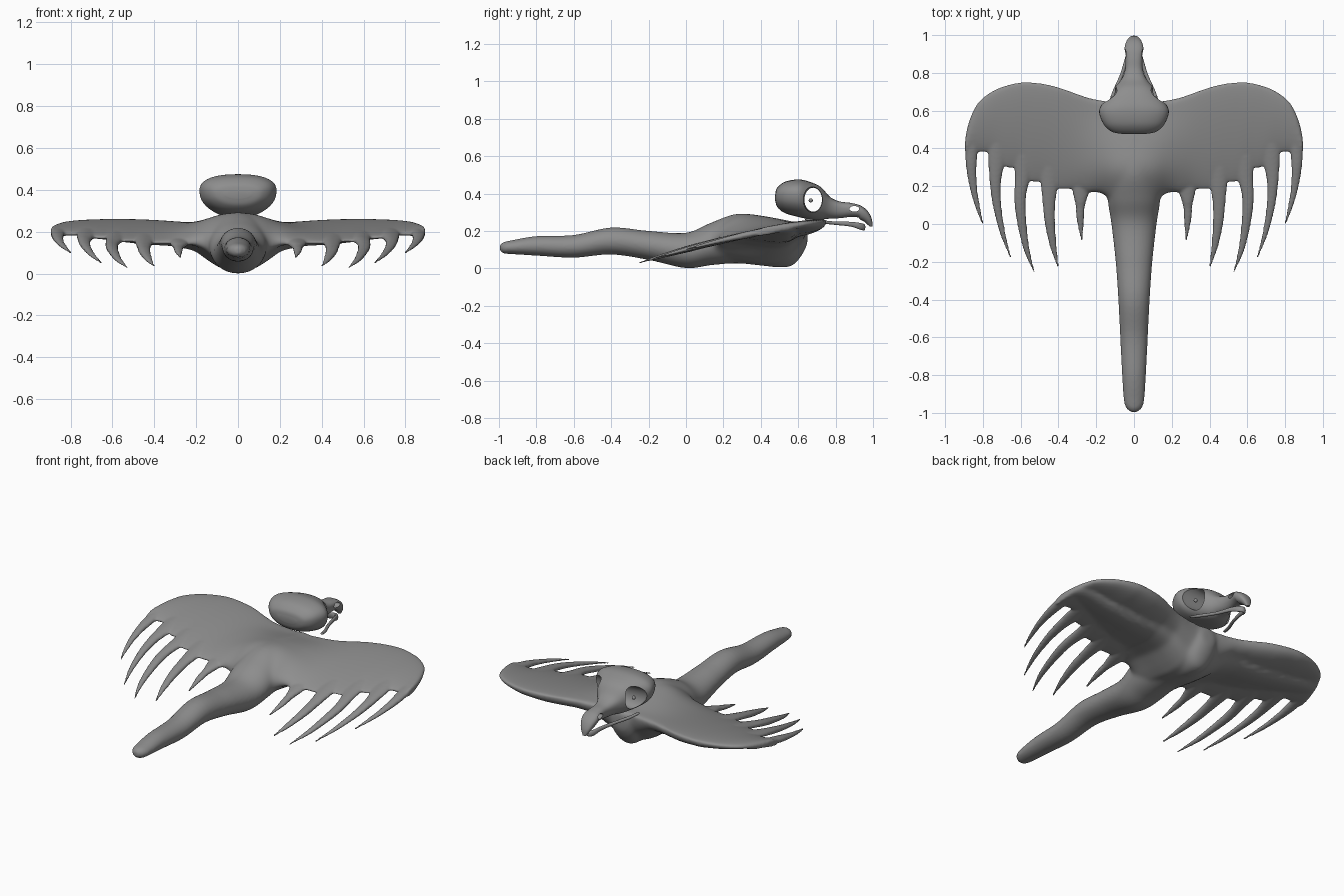
import bpy, bmesh
from math import sin, cos, pi, exp
from mathutils import Vector

if "Cube" in bpy.data.objects:
    bpy.data.objects.remove(bpy.data.objects["Cube"])

grey = bpy.data.materials.new("dark_grey")
grey.diffuse_color = (0.27, 0.27, 0.27, 1)
grey.use_nodes = True
grey.node_tree.nodes["Principled BSDF"].inputs["Base Color"].default_value = grey.diffuse_color


def spline(pts, n=6):
    """Catmull-Rom resampling of a list of tuples."""
    out = []
    p = [pts[0]] + list(pts) + [pts[-1]]
    for i in range(1, len(p) - 2):
        for k in range(n):
            t = k / n
            out.append([0.5 * (2 * b + (c - a) * t + (2 * a - 5 * b + 4 * c - d) * t * t
                               + (3 * b - a - 3 * c + d) * t ** 3)
                        for a, b, c, d in zip(p[i - 1], p[i], p[i + 1], p[i + 2])])
    out.append(list(pts[-1]))
    return out


def lookup(table, v):
    """Linear interpolation of table rows by their first column."""
    for p, q in zip(table, table[1:]):
        if p[0] <= v <= q[0]:
            k = (v - p[0]) / (q[0] - p[0])
            return [a + k * (b - a) for a, b in zip(p, q)]
    return table[-1]


def loft(bm, rings):
    """Skin a list of equal-length rings and close both ends."""
    vs = [[bm.verts.new(v) for v in r] for r in rings]
    n = len(vs[0])
    for a, b in zip(vs, vs[1:]):
        for i in range(n):
            bm.faces.new((a[i], a[(i + 1) % n], b[(i + 1) % n], b[i]))
    bm.faces.new(vs[0])
    bm.faces.new(vs[-1][::-1])


def finish(bm, name):
    bmesh.ops.recalc_face_normals(bm, faces=bm.faces)
    me = bpy.data.meshes.new(name)
    bm.to_mesh(me)
    bm.free()
    me.materials.append(grey)
    ob = bpy.data.objects.new(name, me)
    bpy.context.collection.objects.link(ob)
    for o in bpy.context.selected_objects:
        o.select_set(False)
    bpy.context.view_layer.objects.active = ob
    ob.select_set(True)
    return ob


def angles(n):
    return [2 * pi * i / n for i in range(n)]


def wing_z(y):
    """Height of the sloping, slightly arched wing surface."""
    return 0.03 + 0.225 * (y + 0.25) + 0.08 * (y + 0.25) * (0.75 - y)


bm = bmesh.new()

# Body and wavy tail: y, bottom z, top z, half width
body = [(-0.995, 0.095, 0.125, 0.015), (-0.975, 0.08, 0.14, 0.04), (-0.93, 0.076, 0.15, 0.054),
        (-0.8, 0.068, 0.172, 0.063), (-0.6, 0.057, 0.178, 0.073), (-0.4, 0.074, 0.218, 0.083),
        (-0.2, 0.045, 0.2, 0.097), (0, 0.001, 0.19, 0.12), (0.13, 0.016, 0.243, 0.14),
        (0.27, 0.026, 0.292, 0.135), (0.4, 0.014, 0.282, 0.115), (0.5, 0.004, 0.266, 0.1),
        (0.57, 0.014, 0.252, 0.09), (0.62, 0.07, 0.245, 0.08), (0.65, 0.13, 0.24, 0.05)]
core = spline(body)
loft(bm, [[(w * cos(a), y, (b + t) / 2 + (t - b) / 2 * sin(a)) for a in angles(32)]
          for y, b, t, w in core])

# Underside rising from the keel to the wing tips: x, height above the keel
keel = [(0, 0), (0.085, 0.012), (0.13, 0.042), (0.205, 0.1), (0.3, 0.125), (0.45, 0.135),
        (0.6, 0.153), (0.75, 0.175), (0.91, 0.195)]

# Wing panel flowing out of the body: x, leading edge y, trailing edge y
half = [(0, 0.64, 0.1), (0.1, 0.645, 0.11), (0.17, 0.655, 0.16), (0.25, 0.673, 0.168),
        (0.31, 0.693, 0.182), (0.41, 0.726, 0.187), (0.485, 0.743, 0.22), (0.555, 0.75, 0.228),
        (0.61, 0.748, 0.288), (0.68, 0.732, 0.302), (0.75, 0.703, 0.37), (0.82, 0.65, 0.38),
        (0.86, 0.58, 0.37), (0.885, 0.5, 0.365), (0.894, 0.44, 0.37)]
span = [(-x, l, t) for x, l, t in half[:0:-1]] + half
rings = []
for x, l, t in spline(span):
    g = exp(-(abs(x) / 0.23) ** 2.3)
    rise = lookup(keel, abs(x))[1]
    r = []
    for a in angles(56):
        y = (l + t) / 2 + (l - t) / 2 * cos(a)
        z, s = wing_z(y), sin(a)
        lo, hi = lookup(core, y)[1:3]
        if s > 0:
            z += g * (hi - z) * s ** 0.7 + (1 - g) * 0.022 * s
        else:
            z -= max(0.022, z - min(lo, 0.03) - rise) * abs(s) ** 0.75
        r.append((x, y, z))
    rings.append(r)
loft(bm, rings)

# Feather fingers: x, y, half width
fingers = [
    [(0.85, 0.5, 0.037), (0.861, 0.38, 0.034), (0.86, 0.28, 0.027), (0.848, 0.18, 0.02),
     (0.825, 0.08, 0.014), (0.8, 0.0, 0.006)],
    [(0.72, 0.42, 0.055), (0.728, 0.32, 0.044), (0.734, 0.22, 0.031), (0.725, 0.1, 0.024),
     (0.695, -0.05, 0.016), (0.653, -0.178, 0.006)],
    [(0.585, 0.36, 0.055), (0.59, 0.25, 0.042), (0.603, 0.14, 0.032), (0.597, 0.03, 0.027),
     (0.57, -0.13, 0.018), (0.528, -0.254, 0.006)],
    [(0.445, 0.3, 0.06), (0.448, 0.2, 0.046), (0.45, 0.1, 0.034), (0.445, 0.0, 0.028),
     (0.427, -0.12, 0.019), (0.402, -0.229, 0.006)],
    [(0.275, 0.28, 0.06), (0.281, 0.17, 0.045), (0.284, 0.1, 0.026), (0.285, 0.03, 0.021),
     (0.275, -0.088, 0.007)]]
for f in fingers:
    for s in (1, -1):
        loft(bm, [[(s * (x + w * cos(a)), y, wing_z(y) + min(0.019, max(0.006, w * 0.65)) * sin(a))
                   for a in angles(16)] for x, y, w in spline(f)])

# Fuse body, wings and feathers into one smooth skin, softest around the torso
ob = finish(bm, "body_and_wings")
m = ob.modifiers.new("fuse", 'REMESH')
m.mode = 'VOXEL'
m.voxel_size = 0.007
m.use_smooth_shade = True
bpy.ops.object.modifier_apply(modifier="fuse")
vg = ob.vertex_groups.new(name="torso")
for v in ob.data.vertices:
    x, y = abs(v.co.x), v.co.y
    k = min(1, max(0, (0.36 - x) / 0.12)) * min(1, max(0, (y + 0.05) / 0.15))
    if k > 0 and not (x > 0.23 and y < 0.22):
        vg.add([v.index], k, 'REPLACE')
for name, n in (("soften", 8), ("torso", 40)):
    m = ob.modifiers.new(name, 'SMOOTH')
    m.factor = 0.5
    m.iterations = n
    if name == "torso":
        m.vertex_group = "torso"
    bpy.ops.object.modifier_apply(modifier=name)
bpy.ops.object.shade_smooth()
if not ob.data.materials:
    ob.data.materials.append(grey)

# Skull with hooked beak: top y, top z, bottom y, bottom z, half width
skull_pts = [(0.477, 0.395, 0.477, 0.36, 0.06), (0.487, 0.43, 0.49, 0.325, 0.115),
             (0.53, 0.463, 0.53, 0.295, 0.16), (0.6, 0.475, 0.6, 0.275, 0.182),
             (0.66, 0.463, 0.66, 0.262, 0.15), (0.72, 0.435, 0.71, 0.258, 0.108),
             (0.77, 0.382, 0.76, 0.265, 0.066), (0.82, 0.358, 0.82, 0.268, 0.046),
             (0.88, 0.35, 0.88, 0.275, 0.044), (0.93, 0.337, 0.92, 0.272, 0.049),
             (0.97, 0.308, 0.93, 0.262, 0.044), (0.993, 0.265, 0.955, 0.248, 0.03),
             (0.997, 0.225, 0.983, 0.222, 0.01)]


def sq(v):
    return abs(v) ** 0.85 * (1 if v > 0 else -1)


bm = bmesh.new()
rings = []
for yt, zt, yb, zb, w in spline(skull_pts):
    top, bot = Vector((0, yt, zt)), Vector((0, yb, zb))
    rings.append([(top + bot) / 2 + (top - bot) / 2 * sq(sin(a))
                  + Vector((w * sq(cos(a)) * (1 + 0.15 * sin(a)), 0, 0)) for a in angles(40)])
loft(bm, rings)
skull = finish(bm, "skull")


# Eye sockets and nostrils pierce the skull from side to side
def pierce(y, z, ry, rz, flare):
    c = bmesh.new()
    loft(c, [[(x, y + k * ry * cos(a), z + k * rz * sin(a)) for a in angles(40)] for x, k in
             ((-0.4, flare), (-0.14, flare), (-0.06, 1), (0.06, 1), (0.14, flare), (0.4, flare))])
    cutter = finish(c, "cutter")
    cutter.hide_render = True
    bpy.context.view_layer.objects.active = skull
    b = skull.modifiers.new("hole", 'BOOLEAN')
    b.operation = 'DIFFERENCE'
    b.solver = 'EXACT'
    b.object = cutter
    bpy.ops.object.modifier_apply(modifier="hole")
    bpy.data.objects.remove(cutter)


pierce(0.68, 0.367, 0.047, 0.064, 1.12)
pierce(0.9, 0.318, 0.026, 0.015, 1)
bpy.context.view_layer.objects.active = skull
skull.select_set(True)
bpy.ops.object.shade_smooth_by_angle(angle=0.7)

# Small eyes floating in the sockets
for s, side in ((1, "right"), (-1, "left")):
    bpy.ops.mesh.primitive_uv_sphere_add(segments=20, ring_count=12, radius=0.011,
                                         location=(s * 0.11, 0.667, 0.363))
    bpy.context.object.name = side + "_eye"
    bpy.context.object.data.materials.append(grey)
    bpy.ops.object.shade_smooth()

# Lower jaw: a V-shaped rod, x, y, z, half height
jaw = [(0.125, 0.64, 0.262, 0.006), (0.105, 0.7, 0.252, 0.009), (0.065, 0.79, 0.242, 0.009),
       (0.038, 0.88, 0.236, 0.013), (0.022, 0.93, 0.225, 0.018), (0, 0.95, 0.22, 0.018)]
path = spline(jaw + [(-x, y, z, r) for x, y, z, r in jaw[-2::-1]])
bm = bmesh.new()
rings = []
for i, (x, y, z, r) in enumerate(path):
    d = Vector(path[min(i + 1, len(path) - 1)][:3]) - Vector(path[max(i - 1, 0)][:3])
    n = d.cross(Vector((0, 0, 1))).normalized()
    rings.append([Vector((x, y, z)) + n * 0.009 * cos(a) + Vector((0, 0, r * sin(a)))
                  for a in angles(14)])
loft(bm, rings)
finish(bm, "lower_jaw")
bpy.ops.object.shade_smooth()
